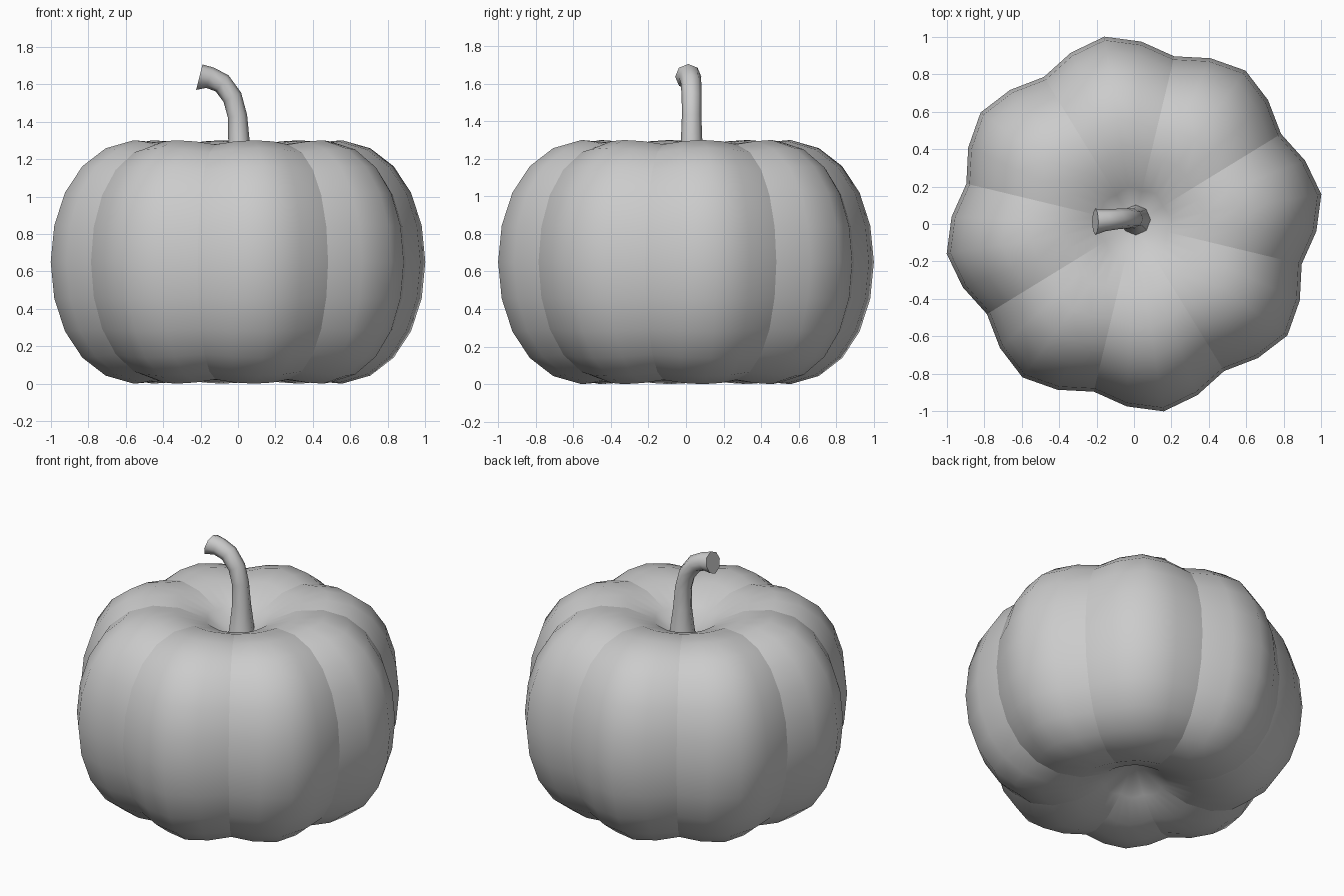
import bpy, bmesh, math

if "Cube" in bpy.data.objects:
    bpy.data.objects.remove(bpy.data.objects["Cube"])

LOBES, SEG, RINGS = 8, 32, 16
MID_Z = 0.65
VALLEY = math.radians(-13.5)
# outward and vertical scale at valley, quarter, crest, quarter of each lobe
WIDE = [0.922, 0.976, 1.014, 0.976]
TALL = [0.965, 0.99, 1.0, 0.99]


def finish(bm, name):
    bmesh.ops.recalc_face_normals(bm, faces=bm.faces)
    mesh = bpy.data.meshes.new(name)
    bm.to_mesh(mesh)
    bm.free()
    obj = bpy.data.objects.new(name, mesh)
    bpy.context.collection.objects.link(obj)
    return obj


def bridge(bm, a, b):
    n = len(a)
    for i in range(n):
        bm.faces.new((a[i], a[(i + 1) % n], b[(i + 1) % n], b[i]))


# Pumpkin body: a sphere with dimpled poles and eight lobes
def height(polar):
    top = min(polar, math.pi - polar)
    fall = max(0.0, 1 - 2 * math.sin(top / 2) / 1.3)
    z = math.cos(top) - 0.59 * fall ** 2
    return z if polar <= math.pi / 2 else -z


bm = bmesh.new()
rings = []
for k in range(1, RINGS):
    polar = math.pi * k / RINGS
    r, z = math.sin(polar), height(polar)
    # lobes fade out in height toward the pole
    fade = min(1.0, r / 0.5)
    ring = []
    for i in range(SEG):
        a = VALLEY + 2 * math.pi * i / SEG
        w = WIDE[i % 4] * r
        t = 1 - (1 - TALL[i % 4]) * fade
        ring.append(bm.verts.new((w * math.cos(a), w * math.sin(a), MID_Z + z * t)))
    rings.append(ring)
for a, b in zip(rings, rings[1:]):
    bridge(bm, a, b)
for ring, polar in ((rings[0], 0), (rings[-1], math.pi)):
    pole = bm.verts.new((0, 0, MID_Z + height(polar)))
    for i in range(SEG):
        bm.faces.new((ring[i], ring[(i + 1) % SEG], pole))
for f in bm.faces:
    f.smooth = True
# Sharp creases along the valleys
for a, b in zip(rings, rings[1:]):
    for i in range(0, SEG, SEG // LOBES):
        bm.edges.get((a[i], b[i])).smooth = False
finish(bm, "pumpkin_body")

# Stem: rings along a bent path (x, y, z, radius, tilt in degrees)
PATH = [
    (0.01, 0.02, 1.02, 0.095, 0),
    (0.01, 0.025, 1.15, 0.075, 0),
    (0.005, 0.03, 1.30, 0.057, 0),
    (-0.003, 0.03, 1.43, 0.052, 8),
    (-0.03, 0.03, 1.53, 0.053, 28),
    (-0.085, 0.027, 1.605, 0.055, 52),
    (-0.15, 0.02, 1.635, 0.058, 70),
    (-0.207, 0.012, 1.638, 0.070, 76),
]
SIDES = 8
bm = bmesh.new()
rings = []
for x, y, z, r, tilt in PATH:
    t = math.radians(tilt)
    ring = []
    for i in range(SIDES):
        a = 2 * math.pi * i / SIDES
        u, v = r * math.cos(a), r * math.sin(a)
        ring.append(bm.verts.new((x + u * math.cos(t), y + v, z + u * math.sin(t))))
    rings.append(ring)
for a, b in zip(rings, rings[1:]):
    bridge(bm, a, b)
bm.faces.new(rings[0])
bm.faces.new(rings[-1])
stem = finish(bm, "stem")
bpy.ops.object.select_all(action='DESELECT')
stem.select_set(True)
bpy.context.view_layer.objects.active = stem
bpy.ops.object.shade_smooth_by_angle(angle=math.radians(50))
